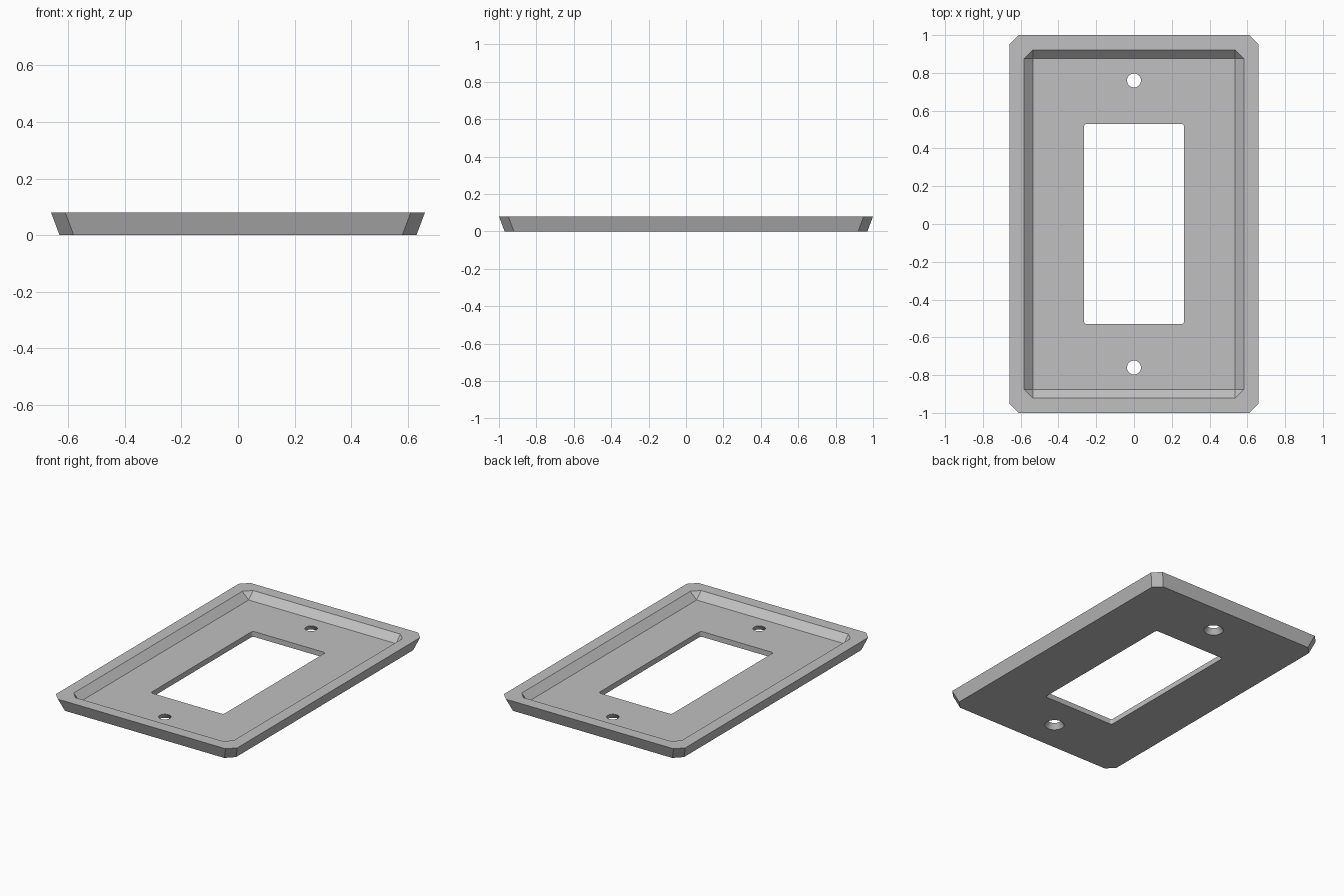
import bpy
import bmesh
from math import cos, sin, pi, radians

cube = bpy.data.objects.get("Cube")
if cube:
    bpy.data.objects.remove(cube, do_unlink=True)

TOP, FLOOR = 0.08, 0.035
SIGNS = [(1, 1), (-1, 1), (-1, -1), (1, -1)]
bm = bmesh.new()


def loop(points, z):
    return [bm.verts.new((x, y, z)) for x, y in points]


def rectangle(w, h):
    return [(sx * w, sy * h) for sx, sy in SIGNS]


def chamfered(w, h, c):
    """Counter-clockwise rectangle outline with two points per cut corner."""
    points = []
    for sx, sy in SIGNS:
        pair = [(sx * w, sy * (h - c)), (sx * (w - c), sy * h)]
        points += pair if sx * sy > 0 else pair[::-1]
    return points


def rounded(w, h, r, steps=6):
    points = []
    for k, (sx, sy) in enumerate(SIGNS):
        for i in range(steps + 1):
            a = (k + i / steps) * pi / 2
            points.append((sx * (w - r) + r * cos(a), sy * (h - r) + r * sin(a)))
    return points


def circle(y, r, n=32):
    return [(r * cos(2 * pi * i / n), y + r * sin(2 * pi * i / n)) for i in range(n)]


def bridge(a, b):
    n = len(a)
    for i in range(n):
        j = (i + 1) % n
        bm.faces.new((a[i], a[j], b[j], b[i]))


def fill(loops):
    """Flat face bounded by the first loop, with the other loops as holes."""
    edges = []
    for ring in loops:
        for a, b in zip(ring, ring[1:] + ring[:1]):
            edges.append(bm.edges.get((a, b)) or bm.edges.new((a, b)))
    bmesh.ops.triangle_fill(bm, edges=edges, use_beauty=True)


# Flared outer wall and flat rim
base = loop(chamfered(0.63, 0.97, 0.05), 0)
outer = loop(chamfered(0.66, 1.0, 0.05), TOP)
inner = loop(chamfered(0.582, 0.922, 0.046), TOP)
bridge(base, outer)
bridge(outer, inner)

# Sloping recess walls with triangular corners
floor = loop(rectangle(0.536, 0.876), FLOOR)
for k in range(4):
    n = (k + 1) % 4
    bm.faces.new((inner[2 * k], inner[2 * k + 1], floor[k]))
    bm.faces.new((inner[2 * k + 1], inner[2 * n], floor[n], floor[k]))

# Central window and two countersunk screw holes
upper, lower = [floor], [base]
openings = [(rounded(0.265, 0.53, 0.016), rounded(0.265, 0.53, 0.016))]
openings += [(circle(y, 0.037), circle(y, 0.06)) for y in (0.76, -0.76)]
for top_points, bottom_points in openings:
    upper.append(loop(top_points, FLOOR))
    lower.append(loop(bottom_points, 0))
    bridge(upper[-1], lower[-1])
fill(upper)
fill(lower)
bmesh.ops.recalc_face_normals(bm, faces=bm.faces)

mesh = bpy.data.meshes.new("wall_plate")
bm.to_mesh(mesh)
bm.free()
mesh.shade_smooth()
mesh.set_sharp_from_angle(angle=radians(28))

# Plain grey finish
grey = bpy.data.materials.new("grey")
grey.use_nodes = True
color = (0.53, 0.53, 0.53, 1)
grey.diffuse_color = color
grey.node_tree.nodes["Principled BSDF"].inputs["Base Color"].default_value = color
mesh.materials.append(grey)

plate = bpy.data.objects.new("wall_plate", mesh)
bpy.context.collection.objects.link(plate)
